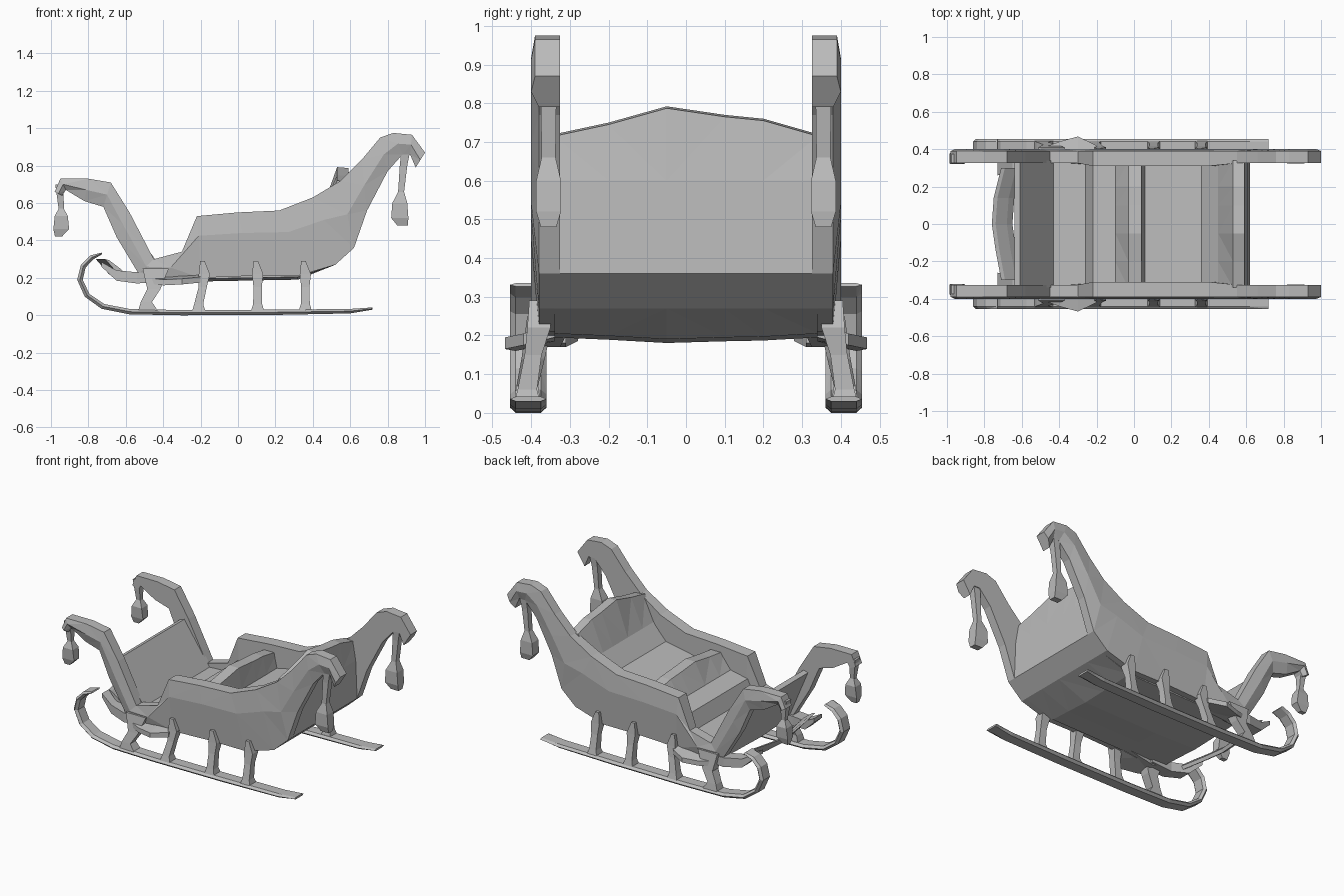
import bpy, bmesh

grey = bpy.data.materials.new("plain grey")
grey.diffuse_color = (0.5, 0.5, 0.5, 1)


def loft(name, rings, mirror=False):
    """Skin a list of equal-length point rings, cap both ends, optionally mirror across y."""
    bm = bmesh.new()
    vs = [[bm.verts.new(p) for p in r] for r in rings]
    n = len(rings[0])
    for a, b in zip(vs, vs[1:]):
        for i in range(n):
            j = (i + 1) % n
            bm.faces.new((a[i], a[j], b[j], b[i]))
    bm.faces.new(vs[0][::-1])
    bm.faces.new(vs[-1])
    bmesh.ops.recalc_face_normals(bm, faces=bm.faces)
    bmesh.ops.triangulate(bm, faces=bm.faces)
    me = bpy.data.meshes.new(name)
    bm.to_mesh(me)
    bm.free()
    me.materials.append(grey)
    ob = bpy.data.objects.new(name, me)
    bpy.context.collection.objects.link(ob)
    if mirror:
        m = ob.modifiers.new("mirror", 'MIRROR')
        m.use_axis = (False, True, False)
    return ob


def column(name, sections):
    """Vertical piece: sections of (x, y, z, half width x, half width y)."""
    loft(name, [[(x - a, y - b, z), (x + a, y - b, z), (x + a, y + b, z), (x - a, y + b, z)]
                for x, y, z, a, b in sections], True)


# Side walls sweeping into the scrolled front and rear arms: (top x, z, bottom x, z)
wall = [(-.98, .66, -.94, .64), (-.95, .73, -.92, .67), (-.80, .73, -.82, .61),
        (-.68, .71, -.72, .58), (-.58, .55, -.65, .42), (-.45, .30, -.53, .22),
        (-.30, .34, -.42, .17), (-.22, .53, -.20, .20), (0, .55, .05, .21),
        (.22, .56, .32, .21), (.40, .63, .52, .27), (.55, .72, .62, .36),
        (.66, .83, .69, .56), (.76, .95, .80, .77), (.83, .975, .88, .86),
        (.93, .965, .92, .86), (1.0, .87, .95, .79)]
rings = []
for tx, tz, bx, bz in wall:
    mx, mz = (tx + bx) / 2, (tz + bz) / 2
    body = -.3 < tx < .5
    inn = .31 if body else .325
    rings.append([(tx, inn, tz), (tx, .39, tz), (mx, .40, mz + (.06 if body else 0)),
                  (bx, .38, bz), (bx, inn, bz)])
loft("side_wall_and_arms", rings, True)

# Hull: underside, back panel, rear seat, front seat, floor and dash in one profile
hull = [(-.50, .20), (-.20, .195), (.05, .20), (.32, .205), (.52, .27), (.62, .36),
        (.61, .60), (.59, .715), (.53, .72), (.45, .57), (.36, .47), (.20, .44), (.06, .41),
        (.04, .50), (-.03, .50), (-.10, .41), (-.22, .385), (-.26, .29),
        (-.43, .28), (-.61, .54), (-.64, .53)]
rings = []
for y, crown in ((-.34, 0), (-.2, .03), (-.05, .072), (.1, .05), (.2, .04), (.34, 0)):
    rings.append([(x, y, z + (crown if z > .7 else crown * .6 if z == .50
                              else -crown * .2 if z < .22 else 0)) for x, z in hull])
loft("hull_and_seats", rings)

# Runners with curled front ends: (x, z, thickness offset x, z)
runner = [(.72, .03, 0, .012), (.60, .01, 0, .024), (.2, .002, 0, .028), (-.3, 0, 0, .028),
          (-.58, .005, .005, .028), (-.73, .035, .015, .025), (-.82, .10, .025, .015),
          (-.86, .19, .03, 0), (-.84, .27, .025, -.015), (-.79, .32, .015, -.022),
          (-.73, .335, .004, -.008)]
loft("runner", [[(x, .375, z), (x, .44, z), (x + dx * .5, .455, z + dz * .5),
                 (x + dx, .44, z + dz), (x + dx, .375, z + dz), (x + dx * .5, .36, z + dz * .5)]
                for x, z, dx, dz in runner], True)

# Struts between runners and body
for i, (x, lean) in enumerate(((-.18, -.03), (.105, 0), (.36, 0))):
    column("strut_%d" % (i + 1), [
        (x + lean, .41, .02, .036, .035), (x + lean, .41, .06, .024, .025),
        (x + lean * .3, .395, .15, .022, .022), (x, .38, .22, .03, .03), (x - .01, .375, .29, .012, .03)])
column("front_strut", [(-.48, .41, .02, .055, .035), (-.49, .41, .07, .03, .028),
                       (-.45, .395, .14, .035, .03), (-.44, .375, .25, .07, .035)])

# Side steps beside the front struts
loft("side_step", [[(x, .34, z), (x, w, z - .02), (x, w, z + .01), (x, .34, z + .035)]
                   for x, z, w in ((-.48, .19, .41), (-.40, .18, .44), (-.30, .185, .468), (-.20, .195, .42))], True)

# Curved footboard in front of the dash and the brackets that carry it
loft("footboard", [[(-.76 + b, y, .30), (-.69 + b, y, .22), (-.66 + b, y, .20),
                    (-.65 + b, y, .22), (-.68 + b, y, .25), (-.74 + b, y, .295)]
                   for y, b in ((-.30, .05), (-.14, .02), (.0, 0), (.14, .01), (.30, .05))])
loft("footboard_bracket", [[(x, y, z), (x, y + .08, z), (x, y + .08, z + t), (x, y, z + t)]
                           for x, y, z, t in ((-.73, .26, .26, .025), (-.65, .28, .185, .055),
                                              (-.54, .31, .17, .06), (-.40, .31, .18, .05))], True)

# Hanging drops under the arm ends
column("front_drop", [(-.955, .35, .70, .022, .025), (-.945, .35, .57, .014, .014),
                      (-.945, .35, .53, .035, .030), (-.945, .35, .46, .042, .026),
                      (-.96, .35, .42, .018, .014)])
column("rear_drop", [(.90, .355, .90, .025, .028), (.885, .355, .80, .02, .02),
                     (.872, .355, .66, .016, .018), (.865, .355, .60, .04, .032),
                     (.865, .355, .52, .046, .032), (.88, .355, .48, .028, .02)])
